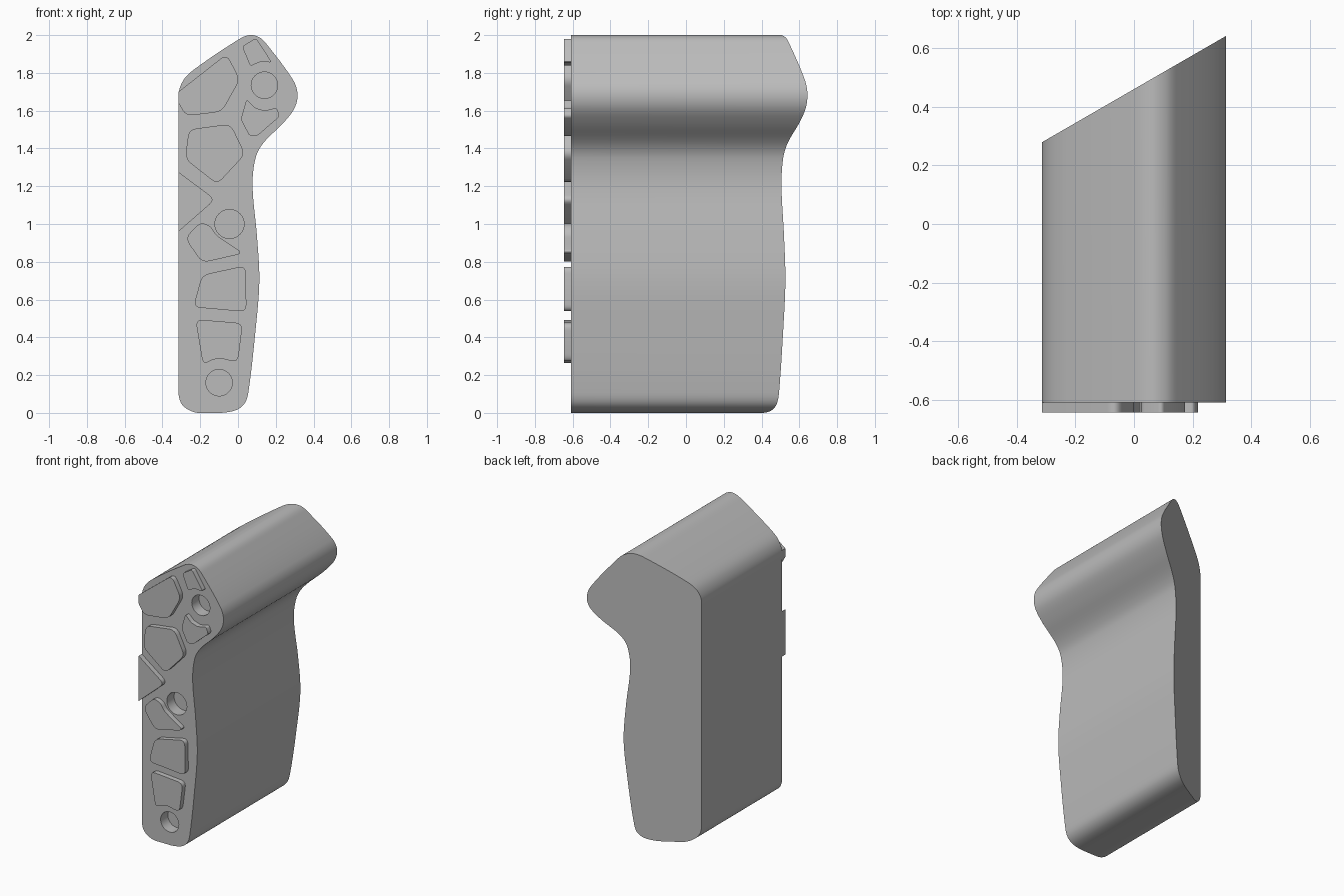
import bpy
import bmesh
import math
from mathutils import Vector

FRONT, PAD_FRONT = -0.61, -0.645
HOLE_DEPTH = 0.08

cube = bpy.data.objects.get("Cube")
if cube:
    bpy.data.objects.remove(cube, do_unlink=True)

grey = bpy.data.materials.new("light grey")
grey.use_nodes = True
colour = (0.5, 0.5, 0.5, 1)
grey.diffuse_color = colour
grey.node_tree.nodes["Principled BSDF"].inputs["Base Color"].default_value = colour


def smooth_outline(points, steps=6):
    """Closed Hermite curve through the points, clamped to the ground."""
    pts = [Vector(p) for p in points]
    n = len(pts)
    tangents = [(pts[(i + 1) % n] - pts[i - 1]).normalized() for i in range(n)]
    out = []
    for i in range(n):
        a, b = pts[i], pts[(i + 1) % n]
        length = (b - a).length
        ta, tb = tangents[i] * length, tangents[(i + 1) % n] * length
        for k in range(steps):
            t = k / steps
            h = t * t * (3 - 2 * t)
            p = a * (1 - h) + b * h + ta * t * (1 - t) ** 2 - tb * t * t * (1 - t)
            p.x, p.y = max(p.x, -0.315), max(p.y, 0)
            out.append(p)
    return out


def rounded_outline(points, cut=0.035, steps=5):
    """Polygon with rounded corners; corners on the flat left edge stay sharp."""
    pts = [Vector(p) for p in points]
    out = []
    for i, p in enumerate(pts):
        if p.x < -0.31:
            out.append(p)
            continue
        before, after = pts[i - 1] - p, pts[(i + 1) % len(pts)] - p
        a = p + before.normalized() * min(cut, before.length * 0.45)
        b = p + after.normalized() * min(cut, after.length * 0.45)
        for k in range(steps + 1):
            t = k / steps
            out.append(a * (1 - t) ** 2 + p * 2 * t * (1 - t) + b * t * t)
    return out


def extrude(name, outline, front, back):
    """Solid with a flat front and a back whose depth is a function of x."""
    bm = bmesh.new()
    near = [bm.verts.new((p.x, front, p.y)) for p in outline]
    far = [bm.verts.new((p.x, back(p.x), p.y)) for p in outline]
    bm.faces.new(near)
    bm.faces.new(far[::-1])
    for i in range(len(near)):
        bm.faces.new((near[i - 1], far[i - 1], far[i], near[i]))
    bmesh.ops.recalc_face_normals(bm, faces=bm.faces)
    mesh = bpy.data.meshes.new(name)
    bm.to_mesh(mesh)
    bm.free()
    mesh.materials.append(grey)
    obj = bpy.data.objects.new(name, mesh)
    bpy.context.collection.objects.link(obj)
    return obj


def shade(obj):
    obj.data.shade_smooth()
    obj.data.set_sharp_from_angle(angle=math.radians(30))


# Grip body: curved profile with a slanted back
profile = [
    (-.315, .11), (-.3, .05), (-.26, .015), (-.21, 0), (-.09, 0), (-.01, .015),
    (.035, .05), (.055, .11), (.093, .44), (.113, .7), (.1, .94), (.077, 1.2),
    (.093, 1.35), (.135, 1.43), (.24, 1.535), (.3, 1.615), (.315, 1.69),
    (.29, 1.765), (.145, 1.96), (.11, 1.99), (.06, 2), (0, 1.975),
    (-.23, 1.82), (-.29, 1.76), (-.315, 1.68),
]
slant = math.tan(math.radians(30))
body = extrude("grip_body", smooth_outline(profile), FRONT, lambda x: 0.461 + slant * x)

# Blind screw holes in the front
for x, z, radius in [(.14, 1.735, .07), (-.045, 1, .077), (-.1, .16, .07)]:
    circle = [Vector((x + radius * math.cos(a), z + radius * math.sin(a)))
              for a in (math.tau * k / 40 for k in range(40))]
    cutter = extrude("hole_cutter", circle, FRONT - 0.1, lambda x: FRONT + HOLE_DEPTH)
    cutter.hide_render = True
    boolean = body.modifiers.new("hole", 'BOOLEAN')
    boolean.operation = 'DIFFERENCE'
    boolean.solver = 'EXACT'
    boolean.object = cutter
    bpy.context.view_layer.objects.active = body
    bpy.ops.object.modifier_apply(modifier=boolean.name)
    bpy.data.objects.remove(cutter, do_unlink=True)
shade(body)

# Raised pads on the front
pads = {
    "upper_left_pad": [(-.315, 1.7), (-.06, 1.9), (.01, 1.765), (-.085, 1.595),
                       (-.275, 1.572), (-.315, 1.64)],
    "upper_middle_pad": [(-.26, 1.5), (-.04, 1.53), (.038, 1.37), (-.11, 1.21),
                         (-.28, 1.345)],
    "triangle_pad": [(-.315, 1.275), (-.12, 1.13), (-.315, .96)],
    "centre_pad": [(-.2, 1.01), (-.145, .99), (-.12, .945), (-.085, .92),
                   (.03, .845), (-.19, .795), (-.28, .925)],
    "lower_middle_pad": [(-.19, .73), (.04, .78), (.045, .535), (-.237, .56)],
    "lower_pad": [(-.225, .495), (.025, .475), (0, .275), (-.04, .275), (-.08, .287),
                  (-.13, .285), (-.185, .255)],
    "top_pad": [(.022, 1.94), (.095, 1.985), (.18, 1.855), (.12, 1.86), (.065, 1.835)],
    "upper_right_pad": [(.045, 1.66), (.09, 1.615), (.14, 1.6), (.205, 1.615),
                        (.222, 1.57), (.1, 1.465), (.06, 1.467), (.015, 1.555)],
}
for name, corners in pads.items():
    cut = 0.015 if name in ("top_pad", "upper_right_pad") else 0.04
    shade(extrude(name, rounded_outline(corners, cut), PAD_FRONT, lambda x: FRONT + 0.002))
